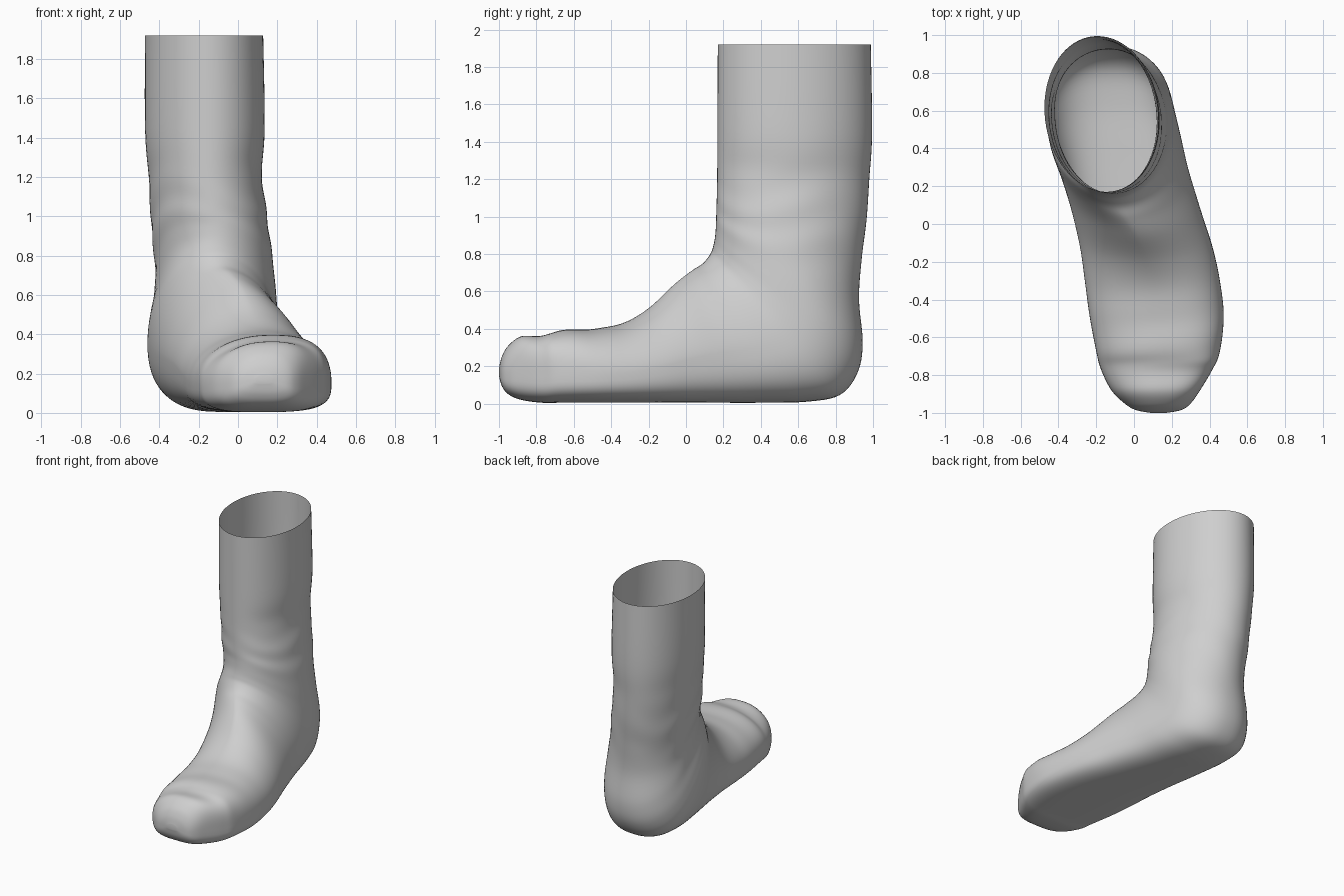
import bpy
import bmesh
import math
from mathutils import Vector

SIDES = 72      # points around each cross-section
STEPS = 6       # rings between neighbouring key sections

default_cube = bpy.data.objects.get("Cube")
if default_cube:
    bpy.data.objects.remove(default_cube, do_unlink=True)

# Key sections, fanning from the toe round the heel and up the shaft:
# top/front point (y, z), sole/back point (y, z), right edge x, left edge x
SECTIONS = [
    (-1.0, .19, -1.0, .15, .09, .17),
    (-.985, .25, -.985, .095, .01, .25),
    (-.95, .31, -.95, .05, -.05, .3),
    (-.88, .36, -.88, .02, -.12, .35),
    (-.77, .362, -.77, .005, -.175, .415),
    (-.68, .39, -.67, .005, -.2, .455),
    (-.5, .4, -.48, .005, -.235, .475),
    (-.34, .43, -.28, .005, -.26, .455),
    (-.2, .51, -.08, .005, -.285, .415),
    (-.06, .64, .15, .005, -.33, .35),
    (.03, .71, .4, .005, -.385, .29),
    (.09, .75, .64, .01, -.435, .25),
    (.13, .8, .82, .045, -.46, .22),
    (.145, .84, .915, .16, -.45, .205),
    (.155, .89, .945, .32, -.43, .195),
    (.16, .95, .925, .56, -.42, .18),
    (.162, 1.02, .94, .78, -.435, .16),
    (.165, 1.12, .965, .98, -.445, .14),
    (.167, 1.25, .98, 1.2, -.455, .12),
    (.168, 1.45, .995, 1.45, -.472, .135),
    (.17, 1.92, .988, 1.92, -.472, .127),
]


def make_material(name, color):
    mat = bpy.data.materials.new(name)
    mat.use_nodes = True
    mat.diffuse_color = color
    mat.node_tree.nodes["Principled BSDF"].inputs["Base Color"].default_value = color
    return mat


def blend(p0, p1, p2, p3, t):
    """Smooth curve through p1 and p2."""
    return 0.5 * (2 * p1 + (p2 - p0) * t
                  + (2 * p0 - 5 * p1 + 4 * p2 - p3) * t * t
                  + (3 * p1 - p0 - 3 * p2 + p3) * t ** 3)


def section_at(position):
    """Interpolate the key sections at a fractional index."""
    last = len(SECTIONS) - 1
    i = min(int(position), last - 1)
    keys = [SECTIONS[max(0, min(last, i + k))] for k in (-1, 0, 1, 2)]
    return [blend(*values, position - i) for values in zip(*keys)]


def bump(value, centre, width):
    return math.exp(-((value - centre) / width) ** 2)


def signed_power(value, power):
    return math.copysign(abs(value) ** power, value)


def wrinkle(position, angle):
    """Soft folds across the toe and around the ankle."""
    upper = max(0, math.cos(angle))
    slant = position - 0.35 * math.sin(angle)
    toe = 0.012 * upper * bump(slant, 5, 1.2) * math.sin(5 * slant)
    side = abs(math.sin(angle))
    ankle = 0.01 * side * bump(position, 16.5, 1.6)
    ankle *= math.sin(4.5 * position + 3 * math.sin(2 * angle))
    return 1 + toe + ankle


def ring_points(position):
    top_y, top_z, low_y, low_z, right, left = section_at(position)
    top, low = Vector((0, top_y, top_z)), Vector((0, low_y, low_z))
    # Upright sections belong to the foot, level ones to the shaft
    upright = max(0, (top_z - low_z) / (top - low).length)
    middle = low.lerp(top, 0.5 - 0.12 * upright)
    half = (left - right) / 2
    centre = (left + right) / 2
    # Broad toe box, then a narrow ridge over the instep
    toe_box = bump(position, 4, 2.5)
    instep = bump(position, 9, 2)
    upper_power = 2 / (2 + 0.5 * toe_box - 0.4 * instep)
    sole_power = 2 / (2 + 1.4 * upright ** 4)
    ridge_shift = 0.07 * toe_box * min(1, half / 0.3)
    for k in range(SIDES):
        angle = math.tau * k / SIDES
        up, across = math.cos(angle), math.sin(angle)
        power = upper_power if up > 0 else sole_power
        rise = abs(up) ** power
        reach = (top if up > 0 else low) - middle
        fold = wrinkle(position, angle)
        point = middle + reach * rise * fold
        point.x = centre + half * signed_power(across, power) * fold
        point.x += 0.025 * (1 - upright) * up
        if up > 0:
            point.x += ridge_shift * rise ** 2
        point.z = max(point.z, 0.0)
        yield point


# Boot skin, closed at the toe and open at the cuff
bm = bmesh.new()
rings = []
for step in range((len(SECTIONS) - 1) * STEPS + 1):
    rings.append([bm.verts.new(p) for p in ring_points(step / STEPS)])
for ring, following in zip(rings, rings[1:]):
    for k in range(SIDES):
        n = (k + 1) % SIDES
        bm.faces.new((ring[k], ring[n], following[n], following[k]))
bm.faces.new(rings[0])
bmesh.ops.recalc_face_normals(bm, faces=bm.faces)

mesh = bpy.data.meshes.new("boot")
bm.to_mesh(mesh)
bm.free()
mesh.materials.append(make_material("plain grey", (0.62, 0.62, 0.62, 1)))
boot = bpy.data.objects.new("boot", mesh)
bpy.context.collection.objects.link(boot)

bpy.ops.object.select_all(action='DESELECT')
boot.select_set(True)
bpy.context.view_layer.objects.active = boot
bpy.ops.object.shade_smooth_by_angle(angle=math.radians(50))
